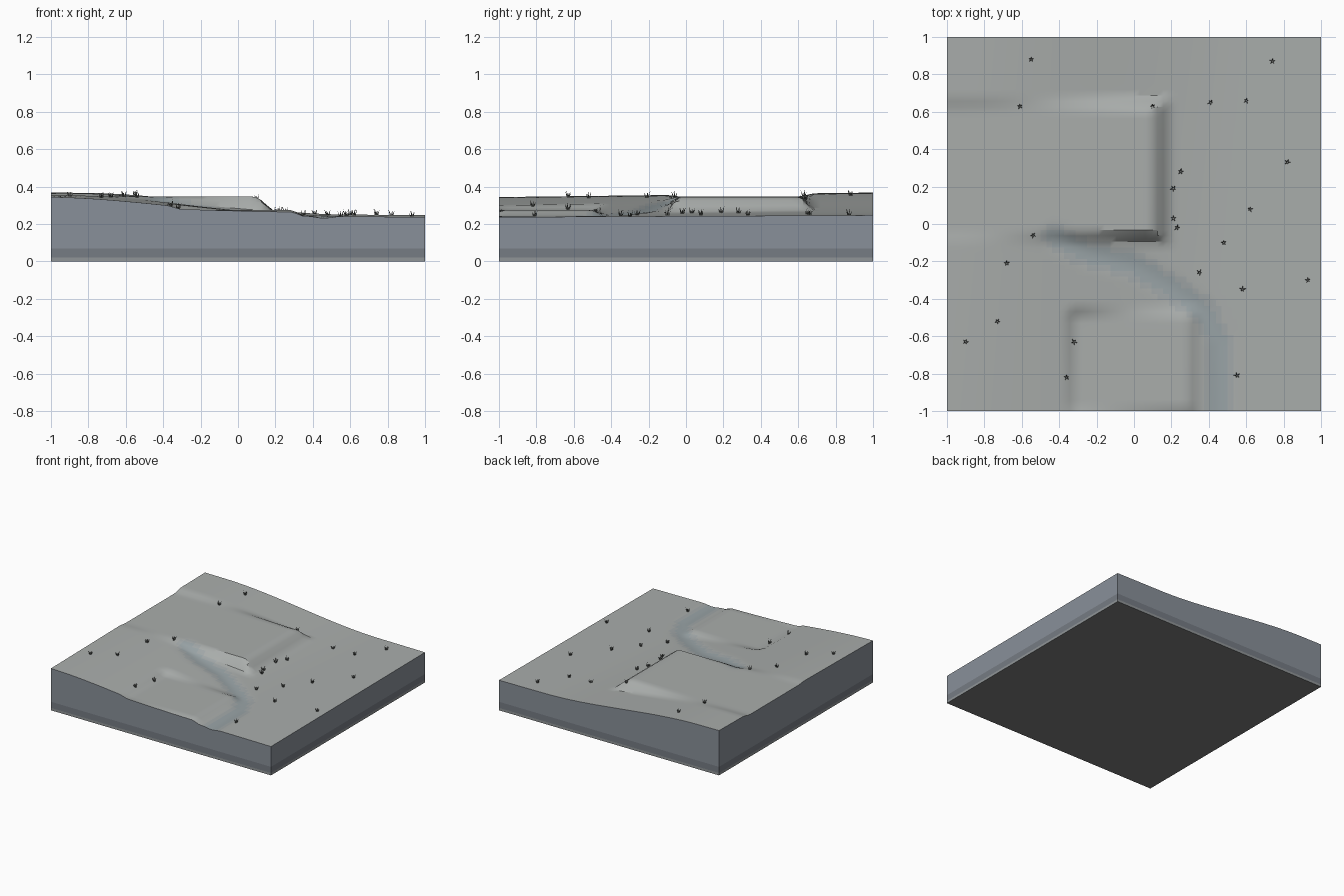
import bpy, bmesh, random
from math import sin, cos, pi, hypot
from mathutils import Vector, Matrix

if "Cube" in bpy.data.objects:
    bpy.data.objects.remove(bpy.data.objects["Cube"])

random.seed(4)
N = 64


def material(name, rgb):
    m = bpy.data.materials.new(name)
    m.diffuse_color = (*rgb, 1)
    m.use_nodes = True
    m.node_tree.nodes["Principled BSDF"].inputs["Base Color"].default_value = m.diffuse_color
    return m


def finish(bm, name, mats):
    me = bpy.data.meshes.new(name)
    bm.normal_update()
    bm.to_mesh(me)
    bm.free()
    for m in mats:
        me.materials.append(m)
    ob = bpy.data.objects.new(name, me)
    bpy.context.collection.objects.link(ob)
    return ob


def smooth(t):
    t = min(1, max(0, t))
    return t * t * (3 - 2 * t)


STREAM = [Vector(p) for p in ((-.42, -.07), (-.25, -.16), (0, -.22), (.2, -.34),
                              (.38, -.47), (.45, -.62), (.46, -1.05))]


def stream_distance(x, y):
    p, best = Vector((x, y)), 9
    for a, b in zip(STREAM, STREAM[1:]):
        t = min(1, max(0, (p - a).dot(b - a) / (b - a).length_squared))
        best = min(best, (p - a.lerp(b, t)).length)
    return best


def height(x, y):
    # hillside falling from left to right
    s = 1 - smooth((x - (-.22 + .1 * y)) / 1.4 + .5)
    z = .25 + .005 * y - .008 * x + (.098 + .007 * y) * s
    # upper levelled pad
    dx = max(0, x - .08) / .13
    dy = max((y - .6) / .09, (-.03 - y) / .08, 0)
    k = 1 - smooth(max(dx, dy))
    z += (.347 - z) * k
    # lower levelled pad with rounded corners
    dx, dy = max(0, abs(x + .01) - .29), max(0, y + .51, -.97 - y)
    k = 1 - smooth(hypot(dx, dy) / .08)
    z += (.274 - z) * k
    # stream bed
    return z - .010 * (1 - smooth(stream_distance(x, y) / .09))


# terrain surface
bm = bmesh.new()
bmesh.ops.create_grid(bm, x_segments=N, y_segments=N, size=1)
for v in bm.verts:
    v.co.z = height(v.co.x, v.co.y)
for f in bm.faces:
    c = f.calc_center_median()
    d = stream_distance(c.x, c.y)
    f.material_index = 2 if d < .045 else 1 if d < .075 else 0
rim = [(v.co.x, v.co.y, v.co.z) for v in bm.verts if v.is_boundary]
terrain = finish(bm, "terrain_surface", [material("ground", (.40, .42, .41)),
                                         material("stream_bank", (.36, .39, .395)),
                                         material("stream_bed", (.32, .37, .385))])

# banded block below the terrain
rim_loop = []
for i in range(4):
    for j in range(N):
        t = -1 + 2 * j / N
        x, y = ((t, -1), (1, t), (-t, 1), (-1, -t))[i]
        rim_loop.append((x, y))
bm = bmesh.new()
rings = [[bm.verts.new((x, y, height(x, y) if z is None else z)) for x, y in rim_loop]
         for z in (None, .07, .02, 0)]
for band, (top, low) in enumerate(zip(rings, rings[1:])):
    for i in range(len(top)):
        j = (i + 1) % len(top)
        bm.faces.new((low[i], low[j], top[j], top[i])).material_index = band
bm.faces.new(rings[-1][::-1]).material_index = 3
block = finish(bm, "ground_block", [material("soil", (.25, .28, .32)),
                                    material("lower_soil", (.18, .20, .23)),
                                    material("bedrock", (.28, .30, .31)),
                                    material("underside", (.2, .2, .2))])

# grass tufts: tapered three-sided blades leaning outward
TUFTS = [(-.55, .88), (-.61, .63), (-.54, -.06), (-.68, -.21), (-.73, -.52), (-.9, -.63),
         (-.36, -.82), (-.32, -.63), (.1, .63), (.41, .65), (.74, .87), (.6, .66),
         (.25, .28), (.21, .19), (.23, -.02), (.21, .03), (.62, .08), (.82, .33),
         (.48, -.1), (.35, -.26), (.58, -.35), (.93, -.3), (.55, -.81)]
bm = bmesh.new()
for x, y in TUFTS:
    turn = random.uniform(0, 2 * pi)
    for k in range(5):
        a = turn + k * 2 * pi / 5
        out = Vector((cos(a), sin(a), 0))
        root = Vector((x, y, height(x, y) - .004)) + out * .004
        tip = root + out * random.uniform(.009, .016) + Vector((0, 0, random.uniform(.025, .04)))
        base = [bm.verts.new(root + .005 * Vector((cos(a + q), sin(a + q), 0)))
                for q in (0, 2 * pi / 3, 4 * pi / 3)]
        top = bm.verts.new(tip)
        for i in range(3):
            bm.faces.new((base[i], base[(i + 1) % 3], top))
finish(bm, "grass_tufts", [material("grass", (.12, .13, .12))])

# soft terrain, sharp corners on the block
for ob in (terrain, block):
    bpy.ops.object.select_all(action='DESELECT')
    ob.select_set(True)
    bpy.context.view_layer.objects.active = ob
    bpy.ops.object.shade_smooth_by_angle()
